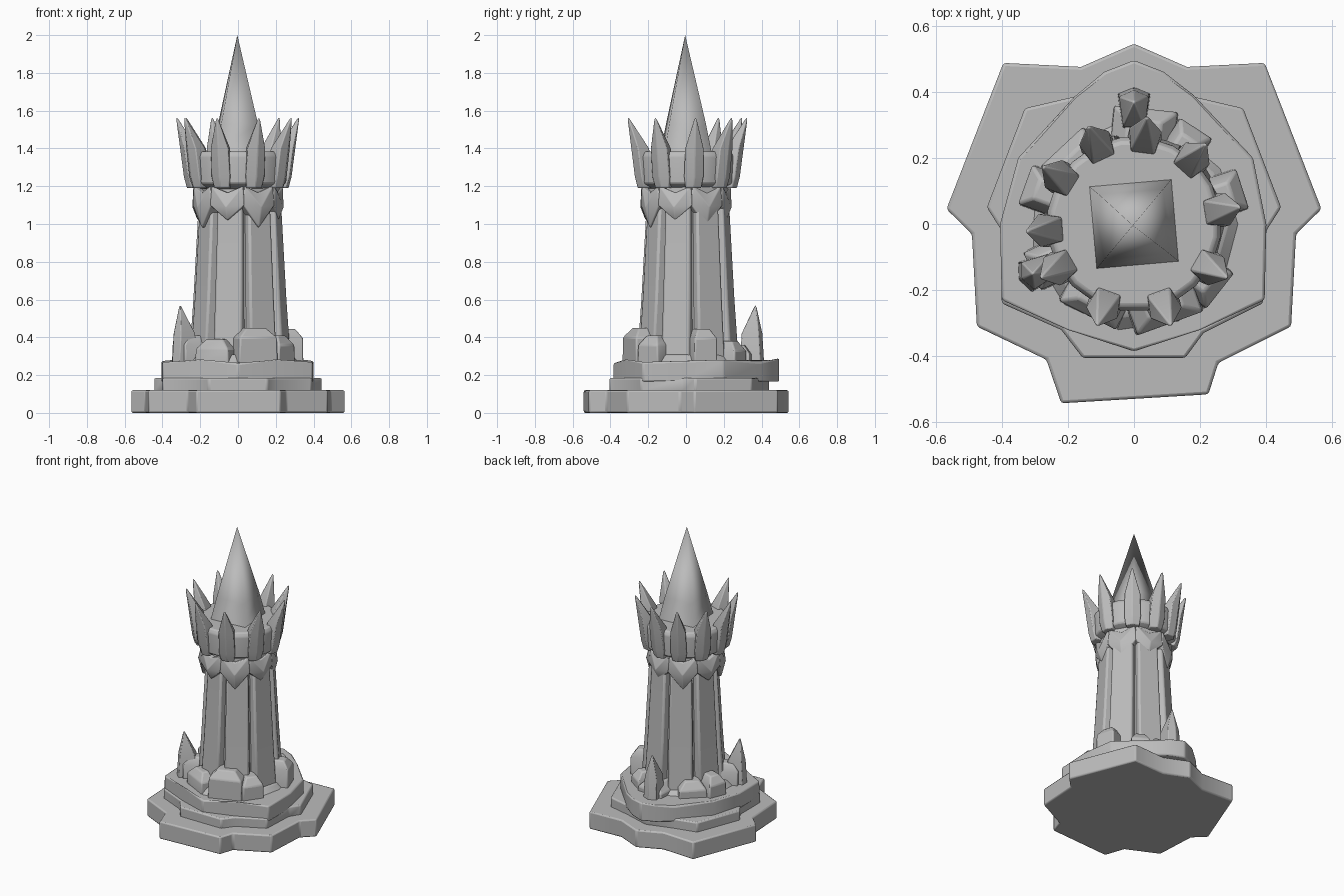
import bpy, bmesh, math
from math import sin, cos, radians

cube = bpy.data.objects.get("Cube")
if cube:
    bpy.data.objects.remove(cube, do_unlink=True)

stone = bpy.data.materials.new("grey_stone")
stone.use_nodes = True
GREY = (0.5, 0.5, 0.5, 1)
stone.diffuse_color = GREY
bsdf = stone.node_tree.nodes["Principled BSDF"]
bsdf.inputs["Base Color"].default_value = GREY
bsdf.inputs["Roughness"].default_value = 0.8


def loft(name, rings, tip=None, bevel=0.01, angle=0, at=(0, 0, 0), smooth=35):
    """Skin equal-length rings from bottom to top, closed by a cap or a tip."""
    bm = bmesh.new()
    rows = [[bm.verts.new(p) for p in ring] for ring in rings]
    n = len(rows[0])
    for low, high in zip(rows, rows[1:]):
        for i in range(n):
            j = (i + 1) % n
            bm.faces.new((low[i], low[j], high[j], high[i]))
    bm.faces.new(rows[0][::-1])
    if tip:
        point = bm.verts.new(tip)
        for i in range(n):
            bm.faces.new((rows[-1][i], rows[-1][(i + 1) % n], point))
    else:
        bm.faces.new(rows[-1])
    bmesh.ops.recalc_face_normals(bm, faces=bm.faces[:])
    mesh = bpy.data.meshes.new(name)
    bm.to_mesh(mesh)
    bm.free()
    mesh.materials.append(stone)
    obj = bpy.data.objects.new(name, mesh)
    bpy.context.collection.objects.link(obj)
    obj.location = at
    obj.rotation_euler.z = radians(angle)
    if bevel:
        mod = obj.modifiers.new("soft_edges", 'BEVEL')
        mod.width = bevel
        mod.segments = 2
        mod.limit_method = 'ANGLE'
    bpy.ops.object.select_all(action='DESELECT')
    obj.select_set(True)
    bpy.context.view_layer.objects.active = obj
    bpy.ops.object.shade_smooth_by_angle(angle=radians(smooth))
    return obj


def box(x0, x1, w, z):
    """Rectangular ring, x pointing away from the tower axis."""
    return [(x0, -w / 2, z), (x1, -w / 2, z), (x1, w / 2, z), (x0, w / 2, z)]


def crystal(x0, x1, w, z):
    """Five-sided ring with a shallow ridge on the outer side."""
    mid = x1 - 0.02
    return [(x0, -w * .36, z), (mid, -w / 2, z), (x1, 0, z),
            (mid, w / 2, z), (x0, w * .36, z)]


def circle(n, r, z, turn=0):
    return [(r * cos(radians(turn) + math.tau * i / n),
             r * sin(radians(turn) + math.tau * i / n), z) for i in range(n)]


def slab(name, outline, z0, z1, wave=0):
    rings = [[(x, y, z0) for x, y in outline],
             [(x, y, z1 + wave * sin(5 * math.atan2(y, x))) for x, y in outline]]
    loft(name, rings, bevel=0.009)


# Stepped foundation of three irregular slabs
slab("base_slab", [(0, .545), (-.16, .475), (-.395, .487), (-.567, .045),
                   (-.49, -.03), (-.475, -.31), (-.265, -.41), (-.22, -.542),
                   (.225, -.515), (.255, -.42), (.475, -.31), (.49, -.03),
                   (.567, .045), (.395, .487), (.16, .475)], 0, .12)
slab("middle_slab", [(0, .44), (-.18, .385), (-.33, .35), (-.445, .05),
                     (-.4, -.02), (-.4, -.24), (-.22, -.32), (-.155, -.405),
                     (.155, -.405), (.21, -.33), (.39, -.24), (.4, -.02),
                     (.445, .05), (.33, .35), (.18, .385)], .11, .185)
slab("upper_slab", [(0, .495), (-.09, .46), (-.18, .385), (-.35, .2),
                    (-.405, 0), (-.4, -.23), (-.2, -.32), (0, -.385),
                    (.2, -.32), (.395, -.23), (.4, 0), (.36, .2),
                    (.18, .39), (.09, .46)], .165, .275, wave=.014)
loft("rubble_bed", [circle(11, .33, .26), circle(11, .28, .31)])

# Rocks around the foot: angle, radius, width, depth, height
for angle, r, w, d, h in [(-70, .26, .22, .12, .45), (-117, .255, .2, .11, .39),
                          (-155, .28, .13, .12, .41), (160, .29, .13, .12, .41),
                          (133, .26, .18, .12, .38), (84, .29, .2, .12, .36),
                          (57, .285, .12, .12, .38), (18, .285, .13, .12, .445),
                          (-38, .27, .14, .12, .41)]:
    rings = [box(r - .12, r + d / 2, w, .25), box(r - .12, r + d / 2, w * .95, h - .05),
             box(r - .12, r + d / 5, w * .5, h)]
    loft("foot_rock", rings, bevel=.008, angle=angle)

# Two upright shards at the foot
for x, y, angle in [(0, .345, 90), (-.285, -.14, 205)]:
    loft("foot_shard", [crystal(-.06, .07, .1, .25), crystal(-.05, .06, .09, .42)],
         tip=(.025, 0, .58), bevel=.004, angle=angle, at=(x, y, 0))

# Tapered shaft with eight buttresses, each under a pointed bracket
SHAFT = (.01, .01, 0)
loft("shaft_core", [circle(16, .225, .25), circle(16, .18, 1.25)], at=SHAFT)
for i in range(8):
    a = -60 + 45 * i
    loft("buttress", [box(.1, .262, .16, .25), box(.1, .238, .15, .6),
                      box(.1, .205, .13, 1.22)], bevel=.012, angle=a, at=SHAFT)
    # Shield-shaped bracket with a raised centre and its point downwards
    drop = .98 if i % 2 == 0 else 1.02
    shield = [(0, drop), (.095, 1.1), (.085, 1.2), (0, 1.165), (-.085, 1.2), (-.095, 1.1)]
    loft("bracket", [[(x, y, z) for y, z in shield] for x in (.12, .222)],
         tip=(.25, 0, 1.09), bevel=.005, angle=a)

# Crown platform with ten pointed crystals leaning outwards
loft("crown_ring", [circle(20, .2, 1.185, 9), circle(20, .258, 1.215, 9),
                    circle(20, .265, 1.36, 9), circle(20, .25, 1.385, 9)], bevel=.008)
for angle in (9, 48, 83, 115, 148, 184, 210, 250, 290, 330):
    loft("crown_crystal", [crystal(.18, .272, .085, 1.19), crystal(.19, .288, .105, 1.25),
                           crystal(.22, .308, .1, 1.4)],
         tip=(.332, 0, 1.58), bevel=.005, angle=angle)

# Steep four-sided spire with softly shaded edges
loft("spire", [circle(4, .187, 1.34, 45), circle(4, .174, 1.39, 45),
               circle(4, .138, 1.53, 45)],
     tip=(-.004, -.004, 2.0), bevel=0, angle=5, smooth=100)
